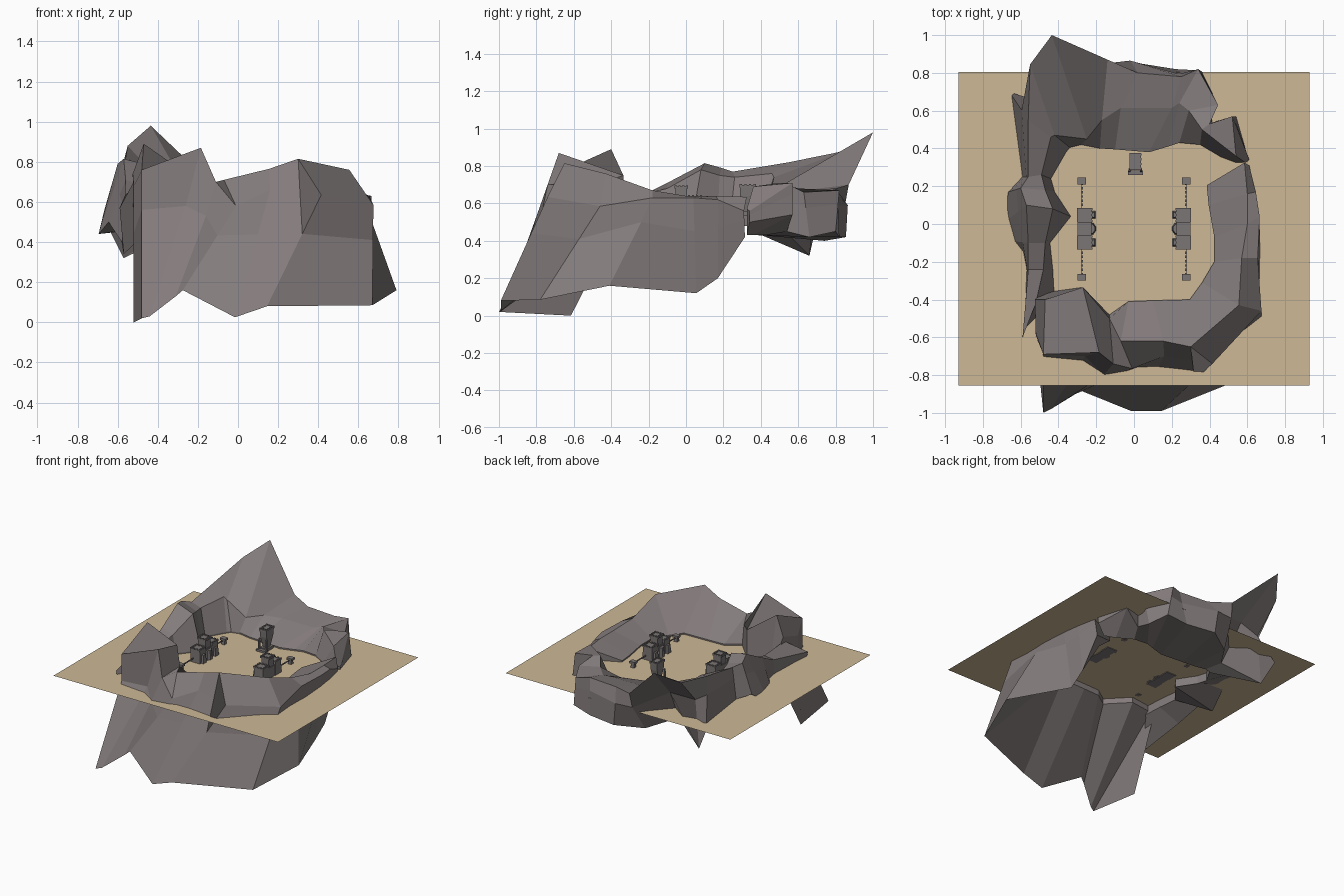
import bpy, bmesh
from mathutils import Vector

FLOOR = 0.54


def material(name, rgb):
    m = bpy.data.materials.new(name)
    m.diffuse_color = (*rgb, 1)
    return m


ROCK = material("rock", (0.23, 0.20, 0.20))
SAND = material("sand", (0.61, 0.48, 0.305))
STONE = material("stone", (0.20, 0.18, 0.18))


def finish(name, bm, mat):
    bmesh.ops.recalc_face_normals(bm, faces=bm.faces)
    me = bpy.data.meshes.new(name)
    bm.to_mesh(me)
    bm.free()
    me.materials.append(mat)
    ob = bpy.data.objects.new(name, me)
    bpy.context.collection.objects.link(ob)
    return ob


def rock_wall(name, sections, base_z):
    """Skin cross-sections: inner base (x, y), inner crest, outer shoulder, outer foot
    and, where the outside is undercut, a waist point between shoulder and foot."""
    bm = bmesh.new()
    rings = []
    for e, d, c, b, *waist in sections:
        mid = waist[0] if waist else Vector(c).lerp(Vector(b), .35)
        ring = ((*e, base_z), (*e, FLOOR + .01), d, c, mid, b)
        rings.append([bm.verts.new(p) for p in ring])
    for r, s in zip(rings, rings[1:]):
        for i in range(6):
            j = (i + 1) % 6
            bm.faces.new((r[i], r[j], s[j], s[i]))
    bm.faces.new(rings[0])
    bm.faces.new(rings[-1][::-1])
    return finish(name, bm, ROCK)


# Rock ring, one wall at a time
right_wall = [
    ((.385, .205), (.585, .325, .635), (.61, .31, .56), (.59, .315, .42)),
    ((.395, .10), (.60, .16, .64), (.645, .17, .62), (.60, .17, .20)),
    ((.425, -.07), (.60, -.0, .64), (.665, .04, .63), (.60, .055, .12)),
    ((.425, -.20), (.57, -.18, .67), (.655, -.18, .63), (.79, -.41, .16), (.668, -.24, .50)),
    ((.36, -.31), (.555, -.43, .76), (.675, -.46, .585), (.67, -.78, .085)),
    ((.295, -.40), (.30, -.65, .815), (.415, -.74, .635), (.145, -.99, .08)),
]
front_wall = [
    right_wall[-1],
    ((.10, -.405), (.155, -.62, .765), (.16, -.70, .66), (-.015, -.99, .025)),
    ((-.03, -.41), (-.07, -.62, .71), (-.01, -.765, .58), (-.275, -.885, .16)),
    ((-.13, -.48), (-.13, -.50, .69), (-.11, -.74, .70), (-.31, -.90, .13), (-.16, -.80, .53)),
    ((-.27, -.335), (-.27, -.335, .75), (-.185, -.68, .87), (-.44, -.98, .03), (-.26, -.70, .58)),
    ((-.45, -.36), (-.47, -.40, .89), (-.48, -.69, .76), (-.48, -1.0, .02), (-.48, -.69, .56)),
    ((-.48, -.36), (-.525, -.40, .74), (-.52, -.58, .68), (-.52, -.615, .0)),
]
back_wall = [
    ((.54, .325), (.59, .325, .57), (.61, .34, .56), (.60, .34, .50)),
    ((.46, .355), (.54, .36, .69), (.52, .57, .71), (.54, .57, .54)),
    ((.35, .42), (.36, .50, .71), (.40, .53, .71), (.42, .54, .45)),
    ((.24, .43), (.29, .60, .68), (.445, .63, .66), (.42, .66, .42)),
    ((.18, .41), (.24, .64, .65), (.34, .82, .67), (.37, .80, .45)),
    ((.08, .38), (.20, .615, .64), (.25, .78, .68), (.22, .82, .42)),
    ((-.10, .395), (-.07, .615, .64), (.02, .80, .68), (-.0, .855, .42), (-.02, .865, .59)),
    ((-.18, .40), (-.17, .55, .66), (-.14, .87, .70), (-.18, .74, .40), (-.15, .85, .59)),
    ((-.28, .42), (-.25, .45, .66), (-.435, 1.0, .98), (-.32, .54, .44), (-.36, .70, .70)),
    ((-.34, .405), (-.42, .47, .74), (-.55, .845, .88), (-.57, .66, .32), (-.54, .66, .68)),
]
left_wall = [
    back_wall[-1],
    ((-.36, .38), (-.44, .46, .76), (-.56, .55, .82), (-.66, .70, .50)),
    ((-.44, .24), (-.49, .26, .74), (-.56, .25, .77), (-.59, .25, .54)),
    ((-.42, .17), (-.47, .18, .75), (-.60, .19, .79), (-.665, .17, .565)),
    ((-.335, .04), (-.43, .08, .78), (-.57, .10, .815), (-.695, .0, .44)),
    ((-.445, -.10), (-.47, -.10, .68), (-.56, -.10, .71), (-.645, -.09, .50)),
    ((-.43, -.24), (-.48, -.24, .65), (-.56, -.24, .64), (-.58, -.22, .40)),
    ((-.42, -.42), (-.52, -.42, .70), (-.59, -.60, .57), (-.57, -.55, .34)),
]
rock_wall("right_rock_wall", right_wall, .50)
rock_wall("front_rock_wall", front_wall, .50)
rock_wall("back_rock_wall", back_wall, .43)
rock_wall("left_rock_wall", left_wall, .48)

# Sand floor: a single flat sheet
bm = bmesh.new()
bm.faces.new([bm.verts.new((x, y, FLOOR)) for x, y in
              ((-.93, -.855), (.93, -.855), (.93, .805), (-.93, .805))])
finish("sand_floor", bm, SAND)


def block(bm, x, y, z0, z1, w, d, taper=1.0):
    """Box standing between heights z0 and z1, with its top scaled by taper."""
    lo, hi = [[bm.verts.new((x + sx * w * k / 2, y + sy * d * k / 2, FLOOR + z))
               for sx, sy in ((-1, -1), (1, -1), (1, 1), (-1, 1))]
              for z, k in ((z0, 1), (z1, taper))]
    bm.faces.new(lo[::-1])
    bm.faces.new(hi)
    for i in range(4):
        j = (i + 1) % 4
        bm.faces.new((lo[i], lo[j], hi[j], hi[i]))


def battlements(bm, x, y, z, w, d, n=4):
    """Small merlons round the edge of a roof."""
    for i in range(n):
        t = i / (n - 1) - .5
        for s in (-.5, .5):
            block(bm, x + t * w, y + s * d, z, z + .006, .012, .012)
            if 0 < i < n - 1:
                block(bm, x + s * w, y + t * d, z, z + .006, .012, .012)


def chain(bm, x, y0, y1, z):
    """Row of alternating links."""
    n = 13
    for i in range(n):
        y = y0 + (y1 - y0) * (i + .5) / n
        flat = i % 2
        block(bm, x, y, z - (.002 if flat else .005), z + (.002 if flat else .005),
              .010 if flat else .004, abs(y1 - y0) / n * 1.15)


# Two gatehouses facing inward, each chained to two posts
for side, label in ((-1, "left"), (1, "right")):
    x, yc = side * .262, -.025
    bm = bmesh.new()
    block(bm, x, yc, -.005, .08, .07, .21)
    for s in (-1, 1):
        y = yc + s * .073
        block(bm, x, y, -.005, .09, .08, .07, .95)
        block(bm, x, y, .09, .10, .08, .075)
        battlements(bm, x, y, .10, .07, .064)
        block(bm, x - side * .045, y, 0, .06, .025, .04, .7)
    block(bm, x, yc, .08, .14, .06, .06)
    block(bm, x, yc, .14, .15, .072, .072)
    battlements(bm, x, yc, .15, .06, .06)
    # half-round apse on the inner side
    cyl = bmesh.ops.create_cone(bm, cap_ends=True, segments=10, radius1=.036, radius2=.03,
                                depth=.07)
    bmesh.ops.translate(bm, verts=cyl["verts"], vec=(x - side * .026, yc, FLOOR + .034))
    finish(label + "_gatehouse", bm, STONE)

    for py, wall_y, end in ((.228, .085, "back"), (-.282, -.135, "front")):
        bm = bmesh.new()
        block(bm, x + side * .014, py, -.005, .03, .028, .028, .8)
        block(bm, x + side * .014, py, .03, .046, .044, .036)
        finish(f"{label}_{end}_post", bm, STONE)
        bm = bmesh.new()
        chain(bm, x + side * .014, wall_y, py, .03)
        finish(f"{label}_{end}_chain", bm, STONE)

# Flared watchtower by the back wall
tx, ty = .007, .33
bm = bmesh.new()
block(bm, tx, ty, -.005, .02, .06, .08)
block(bm, tx, ty, .02, .10, .032, .045, 1.7)
block(bm, tx, ty, .10, .145, .055, .08, 1.05)
block(bm, tx, ty, .145, .158, .062, .09)
battlements(bm, tx, ty, .158, .052, .075)
block(bm, tx, .272, -.002, .015, .08, .025)
for s in (-1, 1):
    block(bm, tx + s * .03, .285, 0, .09, .012, .02, .6)
finish("back_watchtower", bm, STONE)
